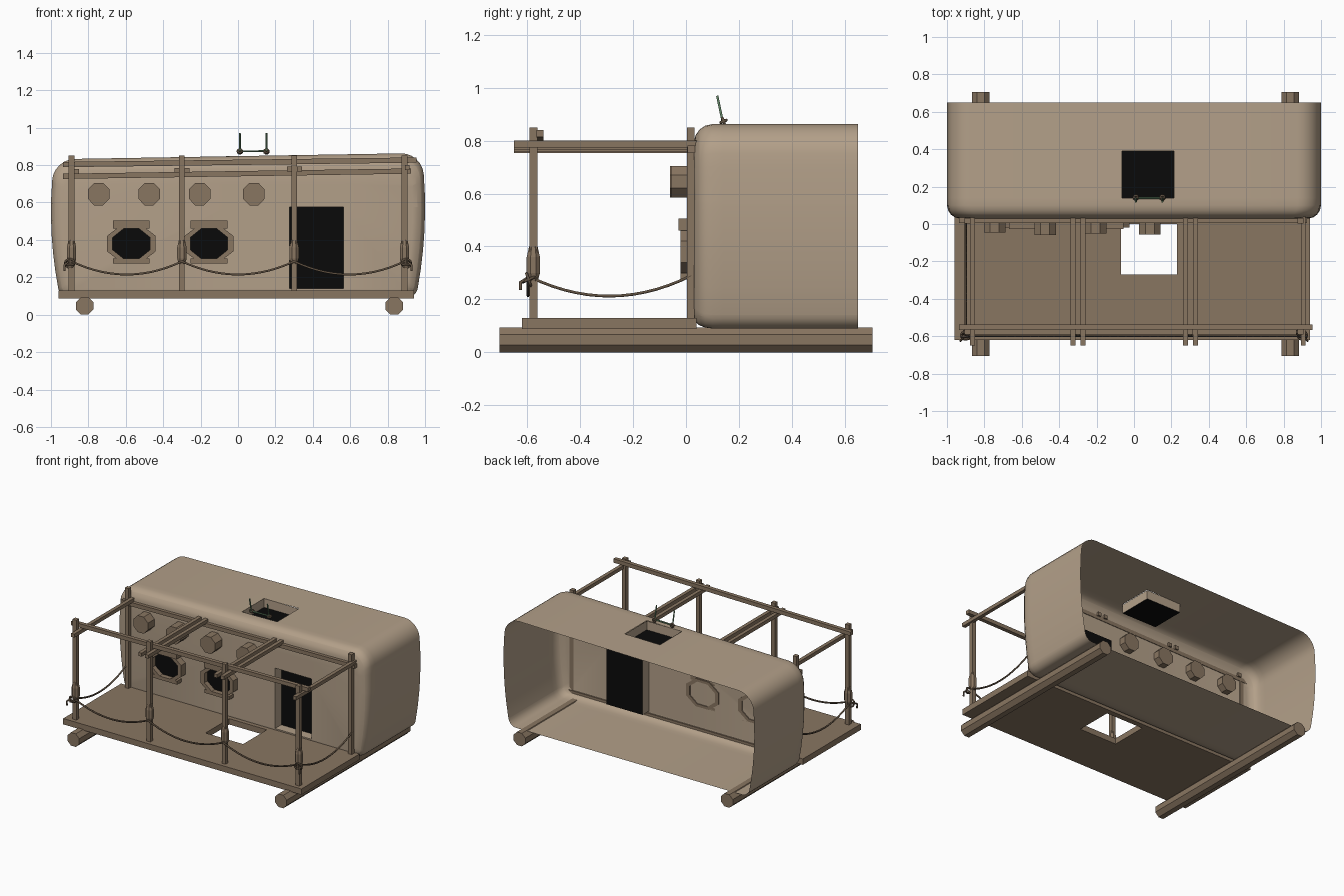
import bpy, bmesh, math
from mathutils import Vector

old = bpy.data.objects.get("Cube")
if old:
    bpy.data.objects.remove(old, do_unlink=True)


def material(name, rgb):
    m = bpy.data.materials.new(name)
    m.use_nodes = True
    m.diffuse_color = (*rgb, 1)
    m.node_tree.nodes["Principled BSDF"].inputs["Base Color"].default_value = (*rgb, 1)
    return m


PLASTER = material("tan_plaster", (0.45, 0.35, 0.25))
WOOD = material("brown_wood", (0.25, 0.18, 0.12))
DARK = material("black_opening", (0.003, 0.003, 0.003))
ROPE = material("dark_rope", (0.12, 0.085, 0.055))
GREEN = material("dull_green", (0.13, 0.25, 0.14))


def finish(name, bm, *mats, normals=True):
    if normals:
        bmesh.ops.recalc_face_normals(bm, faces=bm.faces)
    mesh = bpy.data.meshes.new(name)
    bm.to_mesh(mesh)
    bm.free()
    for m in mats:
        mesh.materials.append(m)
    ob = bpy.data.objects.new(name, mesh)
    bpy.context.collection.objects.link(ob)
    return ob


def bar(name, p, q, width, mat=WOOD):
    """Square beam from p to q."""
    p, q = Vector(p), Vector(q)
    bm = bmesh.new()
    bmesh.ops.create_cube(bm, size=1)
    ob = finish(name, bm, mat)
    ob.location = (p + q) / 2
    ob.rotation_euler = (q - p).to_track_quat('Z', 'Y').to_euler()
    ob.scale = (width, width, (q - p).length)
    return ob


def box(name, lo, hi, mat=WOOD):
    bm = bmesh.new()
    bmesh.ops.create_cube(bm, size=1)
    for v in bm.verts:
        v.co = [l if c < 0 else h for c, l, h in zip(v.co, lo, hi)]
    return finish(name, bm, mat)


def loft(bm, rings, caps=(True, True)):
    """Skin a list of point rings."""
    loops = [[bm.verts.new(p) for p in r] for r in rings]
    n = len(loops[0])
    for a, b in zip(loops, loops[1:]):
        for i in range(n):
            bm.faces.new((a[i], a[(i + 1) % n], b[(i + 1) % n], b[i]))
    for cap, loop in zip(caps, (loops[0], loops[-1])):
        if cap:
            bm.faces.new(loop)


def octagon(cx, cz, rx, rz, y):
    k = 1 / math.cos(math.pi / 8)
    return [(cx + rx * k * math.cos(a), y, cz + rz * k * math.sin(a))
            for a in [(i + 0.5) * math.pi / 4 for i in range(8)]]


def cut_hole(bm, lo, hi):
    """Remove the faces lying inside an axis-aligned region."""
    for axis in range(3):
        for limit in (lo[axis], hi[axis]):
            if abs(limit) < 5:
                n = Vector((0, 0, 0))
                n[axis] = 1
                bmesh.ops.bisect_plane(bm, geom=bm.verts[:] + bm.edges[:] + bm.faces[:],
                                       plane_co=n * limit, plane_no=n, dist=1e-5)
    inside = [f for f in bm.faces
              if all(l < c < h for l, c, h in zip(lo, f.calc_center_median(), hi))]
    bmesh.ops.delete(bm, geom=inside, context='FACES')


def tube(name, points, radius, mat, cyclic=False):
    cu = bpy.data.curves.new(name, 'CURVE')
    cu.dimensions = '3D'
    cu.bevel_depth = radius
    cu.bevel_resolution = 1
    cu.use_fill_caps = True
    sp = cu.splines.new('POLY')
    sp.points.add(len(points) - 1)
    for pt, co in zip(sp.points, points):
        pt.co = (*co, 1)
    sp.use_cyclic_u = cyclic
    cu.materials.append(mat)
    ob = bpy.data.objects.new(name, cu)
    bpy.context.collection.objects.link(ob)


# Cabin shell: rounded, slightly bulging and sloping, open at the back
def cabin_ring(y, inset):
    w, bottom, top = 1 - inset, 0.09 + inset * 0.6, 0.848 - inset
    pts = []
    corners = [(1, top, 0.11, 0), (-1, top, 0.11, 90), (-1, bottom, 0.05, 180), (1, bottom, 0.05, 270)]
    for side, z, r, start in corners:
        cz = z - r if z == top else z + r
        arc = [math.radians(start + 15 * i) for i in range(7)]
        pts += [(side * (w - r) + r * math.cos(a), cz + r * math.sin(a)) for a in arc]
        if start == 90:
            pts += [(-w, top - 0.11 - i * 0.1) for i in range(1, 6)]
    pts += [(w, bottom + 0.05 + i * 0.1) for i in range(1, 6)]
    out = []
    for x, z in pts:
        x *= 1 - 0.045 * ((z - 0.56) / 0.45) ** 2
        out.append((x, y, z + 0.017 * x * (z - 0.09) / 0.76))
    return out


bm = bmesh.new()
loft(bm, [cabin_ring(y, i) for y, i in
          [(0.65, 0), (0.10, 0), (0.073, 0.006), (0.051, 0.02), (0.036, 0.041), (0.03, 0.065)]],
     caps=(False, True))
bmesh.ops.recalc_face_normals(bm, faces=bm.faces)
cut_hole(bm, (0.275, -9, 0.14), (0.565, 0.05, 0.575))
cut_hole(bm, (-0.065, 0.14, 0.7), (0.215, 0.39, 9))
front = min(bm.faces, key=lambda f: f.calc_center_median().y)
if front.normal.y > 0:
    bmesh.ops.reverse_faces(bm, faces=bm.faces)
cabin = finish("cabin_shell", bm, PLASTER, normals=False)
bpy.context.view_layer.objects.active = cabin
cabin.select_set(True)
bpy.ops.object.shade_smooth_by_angle(angle=math.radians(40))
cabin.select_set(False)


# Recessed doorway and roof hatch, dark at the far end
def recess(name, lo, hi, open_dir):
    ob = box(name, lo, hi, PLASTER)
    ob.data.materials.append(DARK)
    bm = bmesh.new()
    bm.from_mesh(ob.data)
    d = Vector(open_dir)
    for f in bm.faces:
        f.material_index = int(f.normal.dot(d) < -0.9)
    bmesh.ops.delete(bm, geom=[f for f in bm.faces if f.normal.dot(d) > 0.9], context='FACES')
    bmesh.ops.reverse_faces(bm, faces=bm.faces)
    bm.to_mesh(ob.data)
    bm.free()


recess("doorway", (0.275, 0.03, 0.14), (0.565, 0.10, 0.575), (0, -1, 0))
recess("roof_hatch", (-0.065, 0.14, 0.785), (0.215, 0.39, 0.849), (0, 0, 1))

# Deck with a square opening
bm = bmesh.new()
bm.faces.new([bm.verts.new(p) for p in
              [(-0.96, -0.62, 0.13), (0.94, -0.62, 0.13), (0.94, 0.04, 0.13), (-0.96, 0.04, 0.13)]])
cut_hole(bm, (-0.07, -0.27, -9), (0.23, 0, 9))
deck = finish("deck", bm, WOOD, normals=False)
deck.modifiers.new("thickness", 'SOLIDIFY').thickness = 0.042

# Octagonal logs under the ends
for side, x in (("right", -0.82), ("left", 0.835)):
    bm = bmesh.new()
    loft(bm, [octagon(x, 0.047, 0.047, 0.047, y) for y in (-0.705, 0.705)])
    finish(side + "_log", bm, WOOD)

# Windows: octagonal frame, dark pane, sill and lintel
for n, x in enumerate((-0.57, -0.155)):
    z = 0.38
    bm = bmesh.new()
    loft(bm, [octagon(x, z, rx, rz, y) for rx, rz, y in
              [(0.13, 0.1, 0.036), (0.13, 0.1, -0.02), (0.1, 0.08, -0.02), (0.1, 0.08, 0.036),
               (0.13, 0.1, 0.036)]], caps=(False, False))
    bmesh.ops.remove_doubles(bm, verts=bm.verts, dist=1e-5)
    finish(f"window_frame_{n}", bm, WOOD)
    bm = bmesh.new()
    loft(bm, [octagon(x, z, 0.102, 0.082, y) for y in (0.015, 0.02)])
    finish(f"window_pane_{n}", bm, DARK)
    box(f"window_lintel_{n}", (x - 0.098, -0.028, 0.46), (x + 0.098, 0.03, 0.505))
    box(f"window_sill_{n}", (x - 0.098, -0.02, 0.275), (x + 0.098, 0.03, 0.3))

# Octagonal beam ends through the front wall
for n, (x, y) in enumerate([(-0.745, -0.045), (-0.475, -0.06), (-0.205, -0.05), (0.085, -0.055)]):
    bm = bmesh.new()
    loft(bm, [octagon(x, 0.645, 0.058, 0.06, v) for v in (y, 0.08)])
    finish(f"beam_end_{n}", bm, WOOD)

# Porch posts with collars
POSTS = (-0.89, -0.3, 0.3, 0.89)
for n, x in enumerate(POSTS):
    bar(f"front_post_{n}", (x, -0.577, 0.12), (x, -0.577, 0.85), 0.03)
    bm = bmesh.new()
    loft(bm, [[(px, py - 0.577, z) for px, py, _ in
               [(a, b, 0) for a, _, b in octagon(x, 0, r, r, 0)]]
              for z, r in [(0.27, 0.017), (0.3, 0.025), (0.36, 0.025), (0.4, 0.016)]])
    finish(f"post_collar_{n}", bm, WOOD)
for side, x in (("right", -0.89), ("left", 0.89)):
    bar(side + "_wall_post", (x, 0.018, 0.12), (x, 0.018, 0.85), 0.03)

# Porch roof beams and cross rails
bar("front_beam", (-0.935, -0.552, 0.803), (0.955, -0.552, 0.827), 0.028)
bar("wall_beam", (-0.935, 0.02, 0.74), (0.925, 0.02, 0.768), 0.028)
for n, x in enumerate((-0.863, -0.327, -0.273, 0.275, 0.329, 0.905)):
    z = 0.776 + 0.012 * x
    bar(f"cross_rail_{n}", (x, -0.65, z), (x, 0.045, z), 0.026)


# Sagging ropes and knots
def rope(name, p, q, sag):
    p, q = Vector(p), Vector(q)
    ts = [i / 14 for i in range(15)]
    tube(name, [p.lerp(q, t) - Vector((0, 0, 4 * sag * t * (1 - t))) for t in ts], 0.006, ROPE)


def knot(name, centre, size, mat):
    for n, tilt in enumerate((0.4, 1.9)):
        c = Vector(centre)
        tube(f"{name}_{n}", [c + size * Vector((math.cos(a), math.sin(a) * math.cos(tilt),
                                                math.sin(a) * math.sin(tilt)))
                             for a in [i * math.pi / 5 for i in range(10)]], 0.006, mat, True)


for n, (a, b) in enumerate(zip(POSTS, POSTS[1:])):
    rope(f"front_rope_{n}", (a, -0.597, 0.285), (b, -0.597, 0.285), 0.07)
for side, x in (("right", -0.9), ("left", 0.9)):
    rope(side + "_rope", (x, -0.59, 0.285), (x, 0.02, 0.29), 0.075)
    knot(side + "_knot", (x, -0.595, 0.275), 0.025, ROPE)
    tube(side + "_rope_tail", [(x * 1.01, -0.6, 0.28), (x * 1.03, -0.625, 0.265),
                               (x * 1.03, -0.625, 0.235)], 0.006, ROPE)

# Green rod with two uprights beside the hatch
tube("hatch_rod", [(0.0, 0.14, 0.873), (0.165, 0.14, 0.876)], 0.005, GREEN)
for n, x in enumerate((0.01, 0.152)):
    tube(f"hatch_upright_{n}", [(x, 0.138, 0.875), (x, 0.118, 0.97)], 0.005, GREEN)
    knot(f"hatch_knot_{n}", (x, 0.142, 0.873), 0.012, ROPE)
